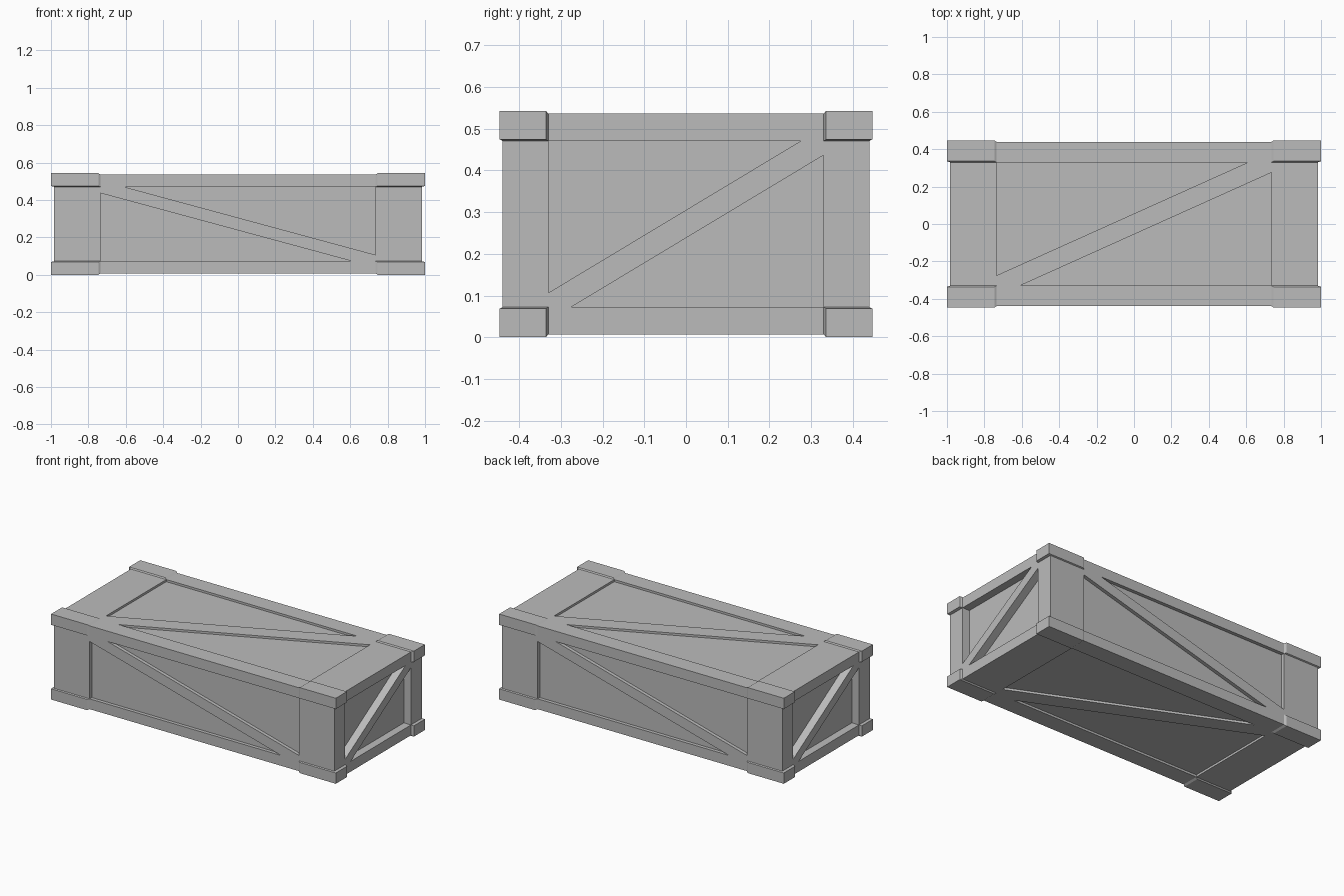
import bpy
import bmesh
from itertools import product
from mathutils import Vector

cube = bpy.data.objects.get("Cube")
if cube:
    bpy.data.objects.remove(cube, do_unlink=True)

# Half sizes along x, y, z, measured from the crate centre
OUTER = Vector((1.0, 0.447, 0.2715))     # corner caps
BODY = Vector((0.984, 0.4395, 0.2645))   # crate body
WINDOW = Vector((0.735, 0.33, 0.199))    # recessed panel opening
GAP = Vector((0.125, 0.055, 0.034))      # brace offset from window corners
DEPTH = Vector((0.05, 0.022, 0.0136))    # recess depth
SLOPE = Vector((0.012, 0.006, 0.004))    # run of the cap's sloped rim
CENTRE = Vector((0, 0, OUTER.z))

grey = bpy.data.materials.new("crate_grey")
grey.use_nodes = True
colour = (0.5, 0.5, 0.5, 1)
grey.diffuse_color = colour
grey.node_tree.nodes["Principled BSDF"].inputs["Base Color"].default_value = colour


def finish(bm, name):
    bmesh.ops.remove_doubles(bm, verts=bm.verts, dist=0.0001)
    bmesh.ops.recalc_face_normals(bm, faces=bm.faces)
    mesh = bpy.data.meshes.new(name)
    bm.to_mesh(mesh)
    bm.free()
    mesh.materials.append(grey)
    obj = bpy.data.objects.new(name, mesh)
    obj.location = CENTRE
    bpy.context.collection.objects.link(obj)
    return obj


def add_panel(bm, axis, side):
    """One body face: a frame, a diagonal brace and two recessed triangles."""
    u, v = [i for i in range(3) if i != axis]

    def face(points, levels):
        verts = []
        for (pu, pv), level in zip(points, levels):
            co = Vector()
            co[axis], co[u], co[v] = side * level, pu, pv * side
            verts.append(bm.verts.new(co))
        bm.faces.new(verts)

    top = BODY[axis]
    floor = top - DEPTH[axis]
    bu, bv, wu, wv = BODY[u], BODY[v], WINDOW[u], WINDOW[v]
    near_top = (wu - GAP[u], wv)
    near_side = (-wu, GAP[v] - wv)
    brace = []
    for k in (1, -1):
        def turn(*pts):
            return [(k * a, k * b) for a, b in pts]
        # Horizontal and vertical frame boards
        face(turn((-bu, bv), (bu, bv), (wu, wv), near_top, (-wu, wv)), [top] * 5)
        face(turn((-bu, -bv), (-bu, bv), (-wu, wv), near_side, (-wu, -wv)), [top] * 5)
        brace += turn((wu, wv), near_top, near_side)
        # Recessed triangle with its walls
        tri = turn((-wu, wv), near_top, near_side)
        face(tri, [floor] * 3)
        for i in range(3):
            a, b = tri[i], tri[(i + 1) % 3]
            face([a, b, b, a], [top, top, floor, floor])
    face(brace, [top] * 6)


# Crate body
bm = bmesh.new()
for axis, side in product(range(3), (1, -1)):
    add_panel(bm, axis, side)
finish(bm, "crate_body")

# Eight corner caps with sloped inner rims
for signs in product((-1, 1), repeat=3):
    bm = bmesh.new()
    for bits in product((0, 1), repeat=3):
        base = [BODY[i] if b else WINDOW[i] for i, b in enumerate(bits)]
        raised = [OUTER[i] if b else WINDOW[i] + SLOPE[i] for i, b in enumerate(bits)]
        for co in (base, raised):
            bm.verts.new([c * s for c, s in zip(co, signs)])
    hull = bmesh.ops.convex_hull(bm, input=bm.verts)
    inside = {g for g in hull["geom_interior"] + hull["geom_unused"]
              if isinstance(g, bmesh.types.BMVert)}
    bmesh.ops.delete(bm, geom=list(inside), context='VERTS')
    bmesh.ops.dissolve_limit(bm, angle_limit=0.01, verts=bm.verts, edges=bm.edges)
    name = "_".join(("corner_cap",
                     "top" if signs[2] > 0 else "bottom",
                     "back" if signs[1] > 0 else "front",
                     "left" if signs[0] > 0 else "right"))
    finish(bm, name)
